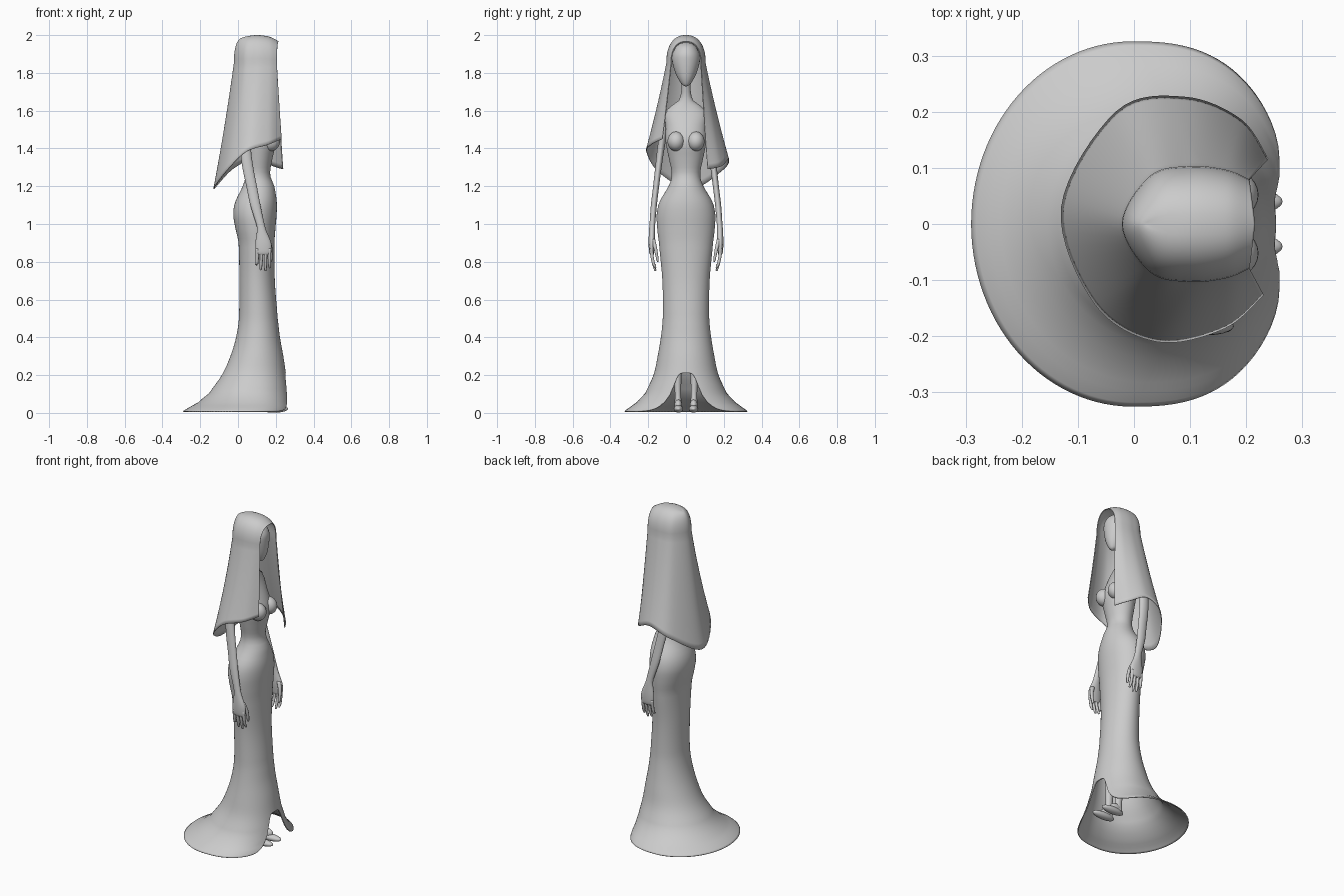
import bpy, bmesh, math
from mathutils import Vector

mat = bpy.data.materials.new("plain_grey")
mat.diffuse_color = (0.6, 0.6, 0.6, 1)


def spline(keys, s):
    """Smooth curve through tuples, s counted in keys."""
    n = len(keys) - 1
    i = max(0, min(int(s), n - 1))
    t = s - i
    k = [keys[max(0, min(n, j))] for j in (i - 1, i, i + 1, i + 2)]
    return [0.5 * (2 * b + (c - a) * t + (2 * a - 5 * b + 4 * c - d) * t * t
                   + (3 * b - a - 3 * c + d) * t ** 3) for a, b, c, d in zip(*k)]


def make(name, rows, closed=True, caps=False, thick=0, offset=-1):
    """Skin a grid of points into a smooth object."""
    bm = bmesh.new()
    vs = [[bm.verts.new(p) for p in r] for r in rows]
    m = len(rows[0])
    for a, b in zip(vs, vs[1:]):
        for j in range(m if closed else m - 1):
            k = (j + 1) % m
            bm.faces.new((a[j], a[k], b[k], b[j]))
    if caps:
        bm.faces.new(vs[0])
        bm.faces.new(vs[-1])
    bmesh.ops.remove_doubles(bm, verts=bm.verts, dist=0.0003)
    bmesh.ops.recalc_face_normals(bm, faces=bm.faces)
    me = bpy.data.meshes.new(name)
    bm.to_mesh(me)
    bm.free()
    me.materials.append(mat)
    for p in me.polygons:
        p.use_smooth = True
    ob = bpy.data.objects.new(name, me)
    bpy.context.collection.objects.link(ob)
    if thick:
        mod = ob.modifiers.new("thickness", 'SOLIDIFY')
        mod.thickness = thick
        mod.offset = offset
    return ob


def limb(name, keys, seg=20, sub=4):
    """Stack of level ellipses; each key is (x, y, z, rx, ry)."""
    rows = []
    for i in range((len(keys) - 1) * sub + 1):
        x, y, z, rx, ry = spline(keys, i / sub)
        rx, ry = max(rx, 0.001), max(ry, 0.001)
        rows.append([(x + rx * math.cos(2 * math.pi * j / seg),
                      y + ry * math.sin(2 * math.pi * j / seg), z) for j in range(seg)])
    return make(name, rows, caps=True)


def ellipsoid(name, c, r):
    rows = []
    for i in range(17):
        a = math.pi * i / 16
        rows.append([(c[0] + r[0] * math.sin(a) * math.cos(j * math.pi / 12),
                      c[1] + r[1] * math.sin(a) * math.sin(j * math.pi / 12),
                      c[2] + r[2] * math.cos(a)) for j in range(24)])
    return make(name, rows)


# gown and torso: z, back x, front x, half width
body = [(0.005, -0.287, 0.28, 0.322), (0.025, -0.255, 0.28, 0.295), (0.05, -0.21, 0.275, 0.26),
        (0.1, -0.15, 0.267, 0.213), (0.2, -0.08, 0.25, 0.167), (0.3, -0.035, 0.235, 0.145),
        (0.4, -0.005, 0.217, 0.128), (0.5, 0.01, 0.205, 0.118), (0.7, 0.012, 0.19, 0.12),
        (0.9, 0.008, 0.188, 0.138), (1.0, -0.013, 0.195, 0.149), (1.06, -0.02, 0.2, 0.149),
        (1.12, -0.008, 0.2, 0.133), (1.2, 0.03, 0.187, 0.087), (1.26, 0.045, 0.165, 0.07),
        (1.35, 0.037, 0.178, 0.086), (1.44, 0.025, 0.195, 0.103), (1.52, 0.02, 0.165, 0.102),
        (1.58, 0.022, 0.135, 0.108), (1.615, 0.035, 0.122, 0.085), (1.645, 0.055, 0.115, 0.038),
        (1.69, 0.07, 0.115, 0.021), (1.78, 0.085, 0.13, 0.021)]


def profile(z):
    for i in range(len(body) - 1):
        if z <= body[i + 1][0]:
            z0, z1 = body[i][0], body[i + 1][0]
            return spline(body, i + max(0, (z - z0) / (z1 - z0)))[1:]
    return body[-1][1:]


levels = [0.005, 0.012, 0.025, 0.037, 0.05, 0.075] + [0.1 + 0.025 * i for i in range(68)]
SEG, LIFT = 112, 0.45
rows = []
for lv in levels:
    row = []
    for j in range(SEG):
        a = 2 * math.pi * j / SEG
        deg = math.degrees(min(a, 2 * math.pi - a))
        hem = 0.205 / (1 + (deg / 21.5) ** 6)          # arched opening above the feet
        z = lv + hem * max(0, 1 - (lv - 0.005) / LIFT)
        back, front, hw = profile(z)
        c = math.cos(a)
        if c > 0:
            c = c ** (1 - 0.25 * max(0, 1 - z / 0.3))  # fuller front hem
        row.append(((back + front) / 2 + (front - back) / 2 * c, hw * math.sin(a), z))
    rows.append(row)
make("gown_and_torso", rows, thick=0.005)

# head
limb("head", [(0.158, 0, 1.728, 0.002, 0.002), (0.152, 0, 1.738, 0.022, 0.02),
              (0.14, 0, 1.77, 0.048, 0.042), (0.128, 0, 1.81, 0.068, 0.06),
              (0.12, 0, 1.86, 0.08, 0.073), (0.118, 0, 1.9, 0.08, 0.071),
              (0.115, 0, 1.935, 0.064, 0.055), (0.113, 0, 1.955, 0.035, 0.032),
              (0.113, 0, 1.962, 0.002, 0.002)], 32)

for s, side in ((1, "left"), (-1, "right")):
    ellipsoid(side + "_bust", (0.17, s * 0.052, 1.437), (0.052, 0.046, 0.052))
    # arm and palm
    limb(side + "_arm", [(0.07, s * 0.085, 1.61, 0.012, 0.012), (0.065, s * 0.1, 1.59, 0.03, 0.022),
                         (0.045, s * 0.117, 1.5, 0.032, 0.021), (0.04, s * 0.133, 1.4, 0.029, 0.019),
                         (0.052, s * 0.146, 1.3, 0.029, 0.017), (0.072, s * 0.158, 1.2, 0.028, 0.016),
                         (0.092, s * 0.17, 1.1, 0.027, 0.016), (0.118, s * 0.178, 1.0, 0.022, 0.015),
                         (0.126, s * 0.18, 0.96, 0.026, 0.016), (0.134, s * 0.181, 0.9, 0.042, 0.017),
                         (0.135, s * 0.182, 0.85, 0.041, 0.013), (0.136, s * 0.18, 0.835, 0.03, 0.008)])
    # fingers: x at root, x at tip, tip height
    for i, (x0, x1, tip) in enumerate([(0.102, 0.097, 0.78), (0.124, 0.12, 0.755),
                                       (0.146, 0.145, 0.75), (0.166, 0.168, 0.765)]):
        limb(f"{side}_finger_{i + 1}", [(x0, s * 0.183, 0.87, 0.009, 0.01),
                                        (x0, s * 0.18, 0.83, 0.009, 0.009),
                                        ((x0 + x1) / 2, s * 0.172, 0.79, 0.008, 0.008),
                                        (x1, s * 0.163, tip + 0.006, 0.006, 0.006),
                                        (x1, s * 0.161, tip, 0.001, 0.001)], 10, 3)
    limb(side + "_thumb", [(0.155, s * 0.175, 0.92, 0.012, 0.012), (0.17, s * 0.164, 0.88, 0.011, 0.01),
                           (0.175, s * 0.156, 0.84, 0.009, 0.008), (0.174, s * 0.15, 0.806, 0.007, 0.006),
                           (0.174, s * 0.149, 0.798, 0.001, 0.001)], 10, 3)
    # lower leg and foot
    limb(side + "_leg", [(0.13, s * 0.05, 0.5, 0.04, 0.035), (0.135, s * 0.047, 0.3, 0.033, 0.027),
                         (0.145, s * 0.043, 0.12, 0.021, 0.017), (0.15, s * 0.042, 0.06, 0.023, 0.018),
                         (0.15, s * 0.042, 0.025, 0.025, 0.02)])
    ellipsoid(side + "_foot", (0.19, s * 0.04, 0.021), (0.075, 0.025, 0.02))
    ellipsoid(side + "_instep", (0.168, s * 0.041, 0.04), (0.04, 0.021, 0.03))

# veil: columns run from the left front edge round the back to the right front edge
hem = [(0.238, 0.115, 1.29), (0.19, 0.185, 1.305), (0.09, 0.225, 1.345), (-0.03, 0.2, 1.29),
       (-0.128, 0.03, 1.185), (-0.07, -0.14, 1.27), (0.04, -0.208, 1.38),
       (0.16, -0.185, 1.42), (0.23, -0.125, 1.45)]
half = [(0.205, 0.078, 1.85), (0.165, 0.095, 1.85), (0.1, 0.102, 1.85), (0.03, 0.085, 1.85)]
brow = half + [(-0.02, 0, 1.85)] + [(x, -y, z) for x, y, z in reversed(half)]
crown_half = [(0.215, 0, 1.965), (0.17, 0, 1.988), (0.11, 0, 1.998), (0.06, 0, 1.994)]
crown = crown_half + [(0.03, 0, 1.985)] + crown_half[::-1]
cols = []
for i in range(65):
    s = i / 8
    top, mid, low = (Vector(spline(k, s)) for k in (crown, brow, hem))
    col = []
    for k in range(13):                                # rounded crown
        a = k / 12 * math.pi / 2
        u, v = math.sin(a) ** 0.85, 1 - math.cos(a) ** 0.85 if k < 12 else 1
        col.append((top.x + (mid.x - top.x) * u, top.y + (mid.y - top.y) * u,
                    top.z + (mid.z - top.z) * v))
    for k in range(1, 21):                             # hanging cloth
        t = k / 20
        w = 0.85 * t + 0.15 * t * t
        col.append((mid.x + (low.x - mid.x) * w, mid.y + (low.y - mid.y) * w,
                    mid.z + (low.z - mid.z) * t))
    cols.append(col)
make("veil", cols, closed=False, thick=0.004, offset=0)
